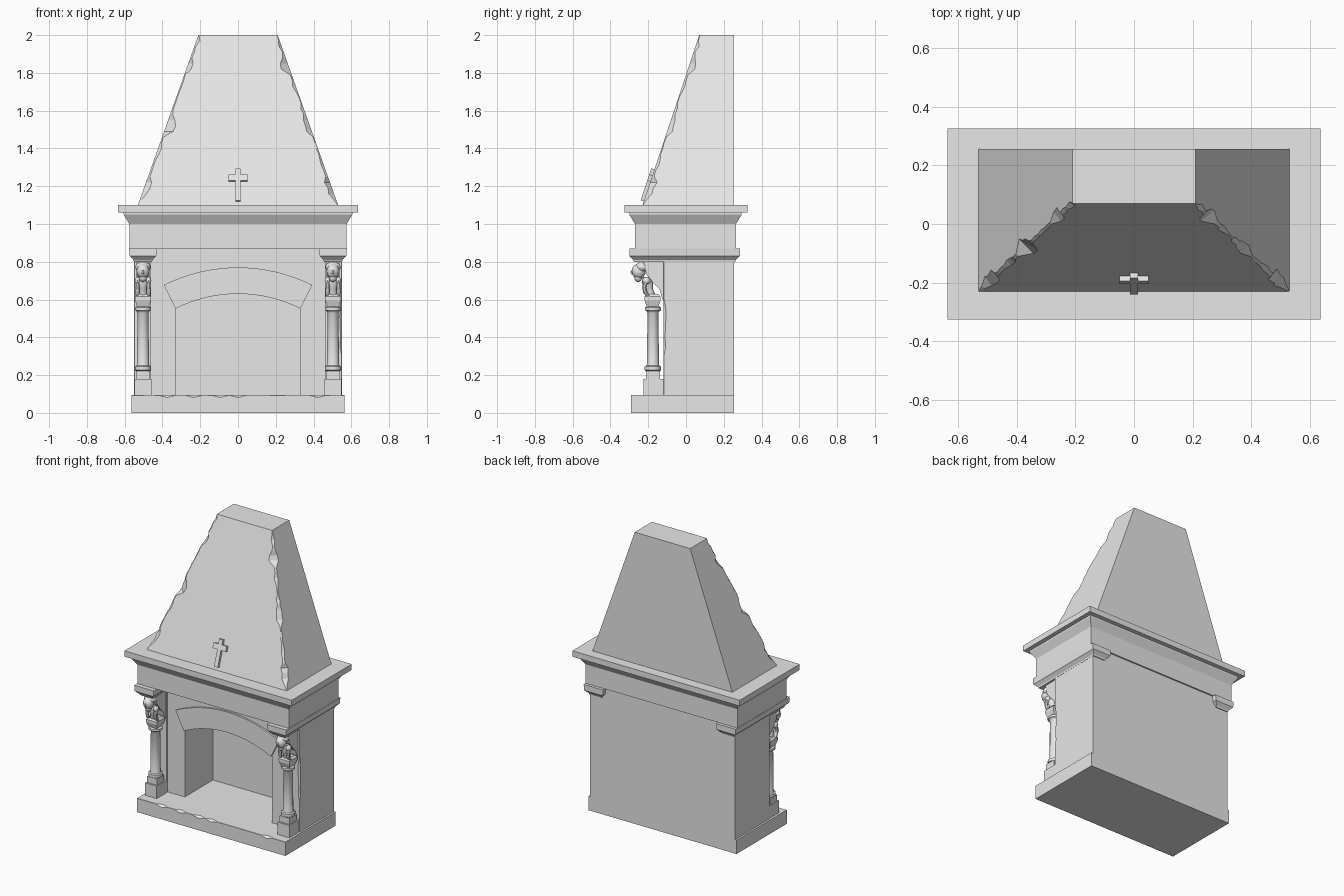
import bpy, bmesh, math, random
from mathutils import Matrix, Vector

random.seed(7)
cube = bpy.data.objects.get("Cube")
if cube:
    bpy.data.objects.remove(cube, do_unlink=True)

stone = bpy.data.materials.new("grey_stone")
stone.use_nodes = True
GREY = (0.8, 0.8, 0.8, 1)
stone.diffuse_color = GREY
stone.node_tree.nodes["Principled BSDF"].inputs["Base Color"].default_value = GREY


def finish(name, bm, smooth=False):
    bmesh.ops.recalc_face_normals(bm, faces=bm.faces)
    mesh = bpy.data.meshes.new(name)
    bm.to_mesh(mesh)
    bm.free()
    mesh.materials.append(stone)
    if smooth:
        mesh.polygons.foreach_set("use_smooth", [True] * len(mesh.polygons))
        mesh.set_sharp_from_angle(angle=math.radians(40))
    obj = bpy.data.objects.new(name, mesh)
    bpy.context.collection.objects.link(obj)
    return obj


def loft(name, rings, smooth=False):
    """Skin closed rings of equal length and cap both ends."""
    bm = bmesh.new()
    loops = [[bm.verts.new(p) for p in ring] for ring in rings]
    for a, b in zip(loops, loops[1:]):
        for i in range(len(a)):
            j = (i + 1) % len(a)
            bm.faces.new((a[i], a[j], b[j], b[i]))
    bm.faces.new(loops[0])
    bm.faces.new(loops[-1])
    return finish(name, bm, smooth)


def rect(x0, x1, y0, y1, z):
    return [(x0, y0, z), (x1, y0, z), (x1, y1, z), (x0, y1, z)]


def box(name, x0, x1, y0, y1, z0, z1):
    return loft(name, [rect(x0, x1, y0, y1, z) for z in (z0, z1)])


def plate(name, outline, y0, y1):
    """Extrude an x-z outline along y."""
    return loft(name, [[(x, y, z) for x, z in outline] for y in (y0, y1)])


def turned(name, x, stations, sides=12):
    """Round form through stations of (y, z, radius)."""
    turn = [math.tau * (i + 0.5) / sides for i in range(sides)]
    return loft(name, [[(x + r * math.cos(t), y + r * math.sin(t), z) for t in turn]
                       for y, z, r in stations], True)


def ellipsoid(name, centre, size):
    bm = bmesh.new()
    bmesh.ops.create_uvsphere(bm, u_segments=12, v_segments=8, radius=1,
                              matrix=Matrix.Translation(centre) @ Matrix.Diagonal((*size, 1)))
    return finish(name, bm, True)


def arc(radius, steps=16, half=math.radians(26.5)):
    angles = [half * (2 * i / steps - 1) for i in range(steps + 1)]
    return [(radius * math.sin(a), radius * math.cos(a) - 0.11) for a in angles]


# Hearth slab with a worn front edge
rings = []
for i in range(25):
    x = -0.5625 + 1.125 * i / 24
    worn = random.choice((0.001, 0.002, 0.014)) if 0 < i < 24 else 0.002
    rings.append([(x, -0.29, 0), (x, -0.29, 0.095 - worn), (x, -0.29 + worn * 1.3, 0.095),
                  (x, 0.255, 0.095), (x, 0.255, 0)])
loft("hearth_slab", rings)

# Body with arched firebox, back wall and arch trim
opening = [(-0.33, 0.095)] + arc(0.74) + [(0.33, 0.095)]
plate("firebox_surround", opening + [(0.55, 0.095), (0.55, 0.87), (-0.55, 0.87), (-0.55, 0.095)],
      -0.105, 0.2)
box("back_wall", -0.55, 0.55, 0.2, 0.255, 0.095, 0.87)
plate("arch_trim", arc(0.88) + arc(0.74)[::-1], -0.117, -0.1)

# Frieze, crown moulding and mantel shelf
box("frieze", -0.575, 0.575, -0.27, 0.265, 0.87, 1.0)
loft("crown_moulding", [rect(-0.575 - g, 0.575 + g, -0.27 - g, 0.265 + g, z)
                        for g, z in ((0, 1.0), (0.03, 1.05), (0.03, 1.06))])
box("mantel_shelf", -0.635, 0.635, -0.325, 0.325, 1.06, 1.1)

# Tapered hood with chipped front corners
chips = {1: (1.17, 1.22), -1: (1.15, 1.21)}
deep = (1.2, 1.53, 1.83)
rings = []
steps = 30
for i in range(steps + 1):
    t = i / steps
    z = 1.1 + 0.9 * t
    hx, fy = 0.53 - 0.32 * t, -0.23 + 0.3 * t
    cuts = []
    for side in range(2):
        near = min(abs(z - d) for d in deep)
        depth = random.uniform(0.03, 0.055) if near < 0.04 else random.uniform(0.006, 0.02)
        if i in (0, steps):
            depth = 0.003
        cuts.append((depth * random.uniform(0.6, 1), depth * random.uniform(0.6, 1)))
    (ax, ay), (bx, by) = cuts
    rings.append([(-hx, 0.255, z), (-hx, fy + ay, z), (-hx + ax, fy, z),
                  (hx - bx, fy, z), (hx, fy + by, z), (hx, 0.255, z)])
loft("chimney_hood", rings)

# Small cross lying on the hood front
half = [(0.014, 0), (0.014, 0.11), (0.05, 0.11), (0.05, 0.145), (0.014, 0.145), (0.014, 0.178)]
cross = plate("hood_cross", half + [(-x, z) for x, z in half[::-1]], -0.018, 0.004)
cross.location = Vector((0, -0.223, 1.12))
cross.rotation_euler.x = -math.atan2(0.3, 0.9)

for side, s in (("left", 1), ("right", -1)):
    x = 0.503 * s

    # Worn pilaster behind the column
    rings = []
    for i in range(15):
        z = 0.095 + 0.72 * i / 14
        worn = random.uniform(0.006, 0.012) if s > 0 and 4 < i < 10 else 0.001
        rings.append([(0.46 * s, -0.1, z), (0.46 * s, -0.118, z), ((0.55 - worn) * s, -0.118, z),
                      (0.55 * s, -0.118 + worn, z), (0.55 * s, -0.1, z)])
    loft(side + "_pilaster", rings)

    # Bracket cap running from front to back
    loft(side + "_bracket_cap",
         [rect(x - w, x + w, y0, y1, z) for w, y0, y1, z in
          ((0.048, -0.275, 0.26, 0.8), (0.05, -0.28, 0.265, 0.81),
           (0.07, -0.3, 0.285, 0.83), (0.074, -0.3, 0.285, 0.87))])

    # Column on its plinth
    box(side + "_plinth", x - 0.044, x + 0.044, -0.225, -0.117, 0.095, 0.18)
    box(side + "_column_foot", x - 0.038, x + 0.038, -0.213, -0.137, 0.18, 0.222)
    turned(side + "_column", x, [(-0.175, z, r) for z, r in (
        (0.222, 0.04), (0.226, 0.045), (0.245, 0.045), (0.25, 0.036), (0.26, 0.033),
        (0.53, 0.03), (0.54, 0.036), (0.543, 0.044), (0.558, 0.044), (0.564, 0.036))])
    loft(side + "_column_capital", [rect(x - w, x + w, -0.177 - w, -0.177 + w, z) for w, z in
                                    ((0.03, 0.56), (0.042, 0.595), (0.042, 0.615), (0.03, 0.63))])

    # Carved figure leaning out under the cap
    lean = [(-0.1, 0.8), (-0.225, 0.8), (-0.21, 0.735), (-0.17, 0.685), (-0.14, 0.655),
            (-0.125, 0.6), (-0.1, 0.6)]
    loft(side + "_figure_back", [[(x + w, y, z) for y, z in lean] for w in (-0.034, 0.034)])
    ellipsoid(side + "_figure_head", (x, -0.25, 0.75), (0.034, 0.037, 0.04))
    ellipsoid(side + "_figure_hair", (x, -0.232, 0.772), (0.041, 0.036, 0.028))
    ellipsoid(side + "_figure_nose", (x, -0.285, 0.745), (0.006, 0.008, 0.013))
    ellipsoid(side + "_figure_beard", (x, -0.253, 0.715), (0.02, 0.02, 0.022))
    turned(side + "_figure_chest", x, [(-0.205, 0.72, 0.024), (-0.205, 0.69, 0.03),
                                       (-0.198, 0.66, 0.022), (-0.185, 0.615, 0.026)], 10)
    for a in (-1, 1):
        ellipsoid(side + "_figure_shoulder", (x + a * 0.029, -0.21, 0.7), (0.015, 0.022, 0.02))
        turned(side + "_figure_arm", x + a * 0.03,
               [(-0.21, 0.7, 0.013), (-0.222, 0.665, 0.012), (-0.215, 0.635, 0.012),
                (-0.19, 0.61, 0.011)], 8)
